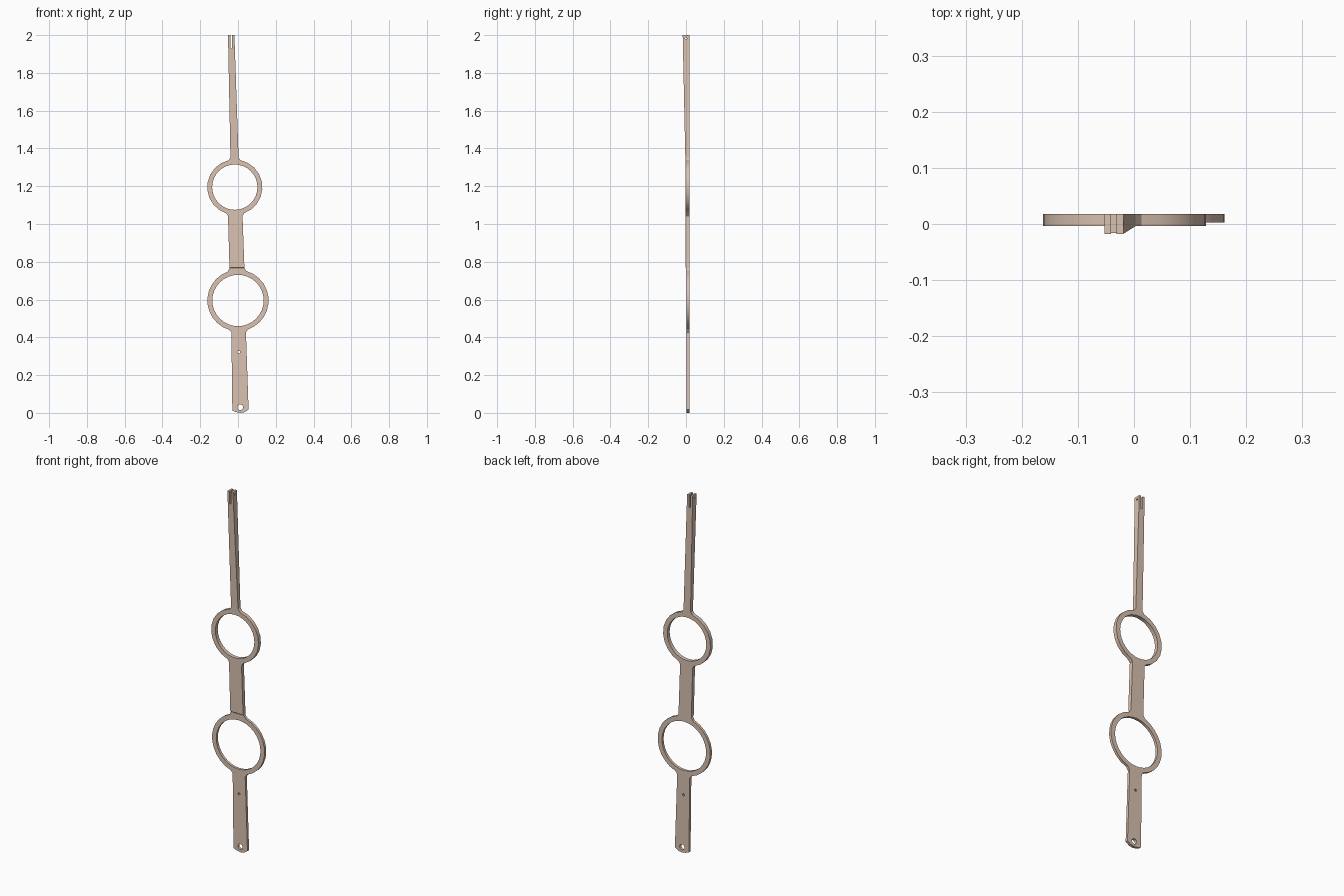
import bpy, bmesh, math
from mathutils import Vector

if "Cube" in bpy.data.objects:
    bpy.data.objects.remove(bpy.data.objects["Cube"])

BACK = 0.0175


def front_depth(z):
    """Front face: thin lower arm, thicker middle, tapering out to the fork."""
    if z < 0.768:
        return 0.003
    if z < 1.345:
        return -0.0035
    return -0.0035 - 0.014 * (z - 1.345) / 0.655


def arc(c, r, a0, a1, n):
    return [(c[0] + r * math.cos(a0 + (a1 - a0) * i / n),
             c[1] + r * math.sin(a0 + (a1 - a0) * i / n)) for i in range(n + 1)]


def ring_side(c, r, x_from, x_to, left, n):
    """Outer ring edge between two bars, eased in at both ends."""
    ease = 0.07
    a_from, a_to = math.acos((x_from - c[0]) / r), math.acos((x_to - c[0]) / r)
    if left:
        return arc(c, r, 2 * math.pi - a_from - ease, a_to + ease, n)
    return arc(c, r, a_from - ease, -a_to + ease, n)


def circle(c, r, n):
    return arc(c, r, 0, 2 * math.pi, n)[:-1]


low, up = (0.0, 0.595), (-0.017, 1.195)
R_low, R_up = 0.162, 0.146

# Outline: rounded foot, left edge up, slotted fork, right edge down
outline = [(0.056, 0.018), (0.035, 0.004), (0.012, 0.0), (-0.010, 0.004), (-0.030, 0.012)]
outline += [(-0.035, 0.426)]
outline += ring_side(low, R_low, -0.035, -0.045, True, 11)
outline += [(-0.045, 0.766), (-0.053, 1.043)]
outline += ring_side(up, R_up, -0.053, -0.040, True, 9)
outline += [(-0.040, 1.352), (-0.053, 2.0)]
outline += [(-0.041, 2.0), (-0.041, 1.93), (-0.031, 1.93), (-0.031, 2.0)]
outline += [(-0.019, 2.0), (0.003, 1.352)]
outline += ring_side(up, R_up, 0.003, 0.024, False, 9)
outline += [(0.024, 1.043), (0.034, 0.766)]
outline += ring_side(low, R_low, 0.034, 0.042, False, 11)
outline += [(0.042, 0.426)]

# Ring openings, pivot hole and pin hole
holes = [circle(low, 0.136, 32), circle(up, 0.120, 32),
         circle((0.012, 0.030), 0.015, 16), circle((0.004, 0.322), 0.007, 10)]

bm = bmesh.new()
for loop in [outline] + holes:
    vs = [bm.verts.new((x, BACK, z)) for x, z in loop]
    for i in range(len(vs)):
        bm.edges.new((vs[i - 1], vs[i]))
bmesh.ops.triangle_fill(bm, use_beauty=True, use_dissolve=False,
                        edges=bm.edges[:], normal=(0, -1, 0))

# Cut across wherever the thickness changes
for z in (0.765, 0.771, 1.345):
    bmesh.ops.bisect_plane(bm, geom=bm.verts[:] + bm.edges[:] + bm.faces[:],
                           plane_co=(0, 0, z), plane_no=(0, 0, 1))

# Thicken toward the front
ret = bmesh.ops.extrude_face_region(bm, geom=bm.faces[:], use_keep_orig=True)
for v in ret["geom"]:
    if isinstance(v, bmesh.types.BMVert):
        v.co.y = front_depth(v.co.z)
bmesh.ops.recalc_face_normals(bm, faces=bm.faces[:])

mesh = bpy.data.meshes.new("ring_arm")
bm.to_mesh(mesh)
bm.free()
arm = bpy.data.objects.new("ring_arm", mesh)
bpy.context.collection.objects.link(arm)

# Cross pin hole through the fork
bpy.ops.mesh.primitive_cylinder_add(vertices=12, radius=0.005, depth=0.1,
                                    location=(-0.036, 0.0, 1.982),
                                    rotation=(0, math.pi / 2, 0))
cutter = bpy.context.object
cutter.name = "fork_pin_cutter"
cutter.hide_render = True
mod = arm.modifiers.new("fork_pin_hole", 'BOOLEAN')
mod.operation = 'DIFFERENCE'
mod.solver = 'EXACT'
mod.object = cutter
bpy.ops.object.select_all(action='DESELECT')
arm.select_set(True)
bpy.context.view_layer.objects.active = arm
bpy.ops.object.modifier_apply(modifier=mod.name)
bpy.data.objects.remove(cutter)

bpy.ops.object.shade_smooth_by_angle(angle=math.radians(30))

# Warm tan finish
mat = bpy.data.materials.new("tan")
mat.diffuse_color = (0.70, 0.54, 0.44, 1)
mat.use_nodes = True
mat.node_tree.nodes["Principled BSDF"].inputs["Base Color"].default_value = mat.diffuse_color
arm.data.materials.clear()
arm.data.materials.append(mat)
